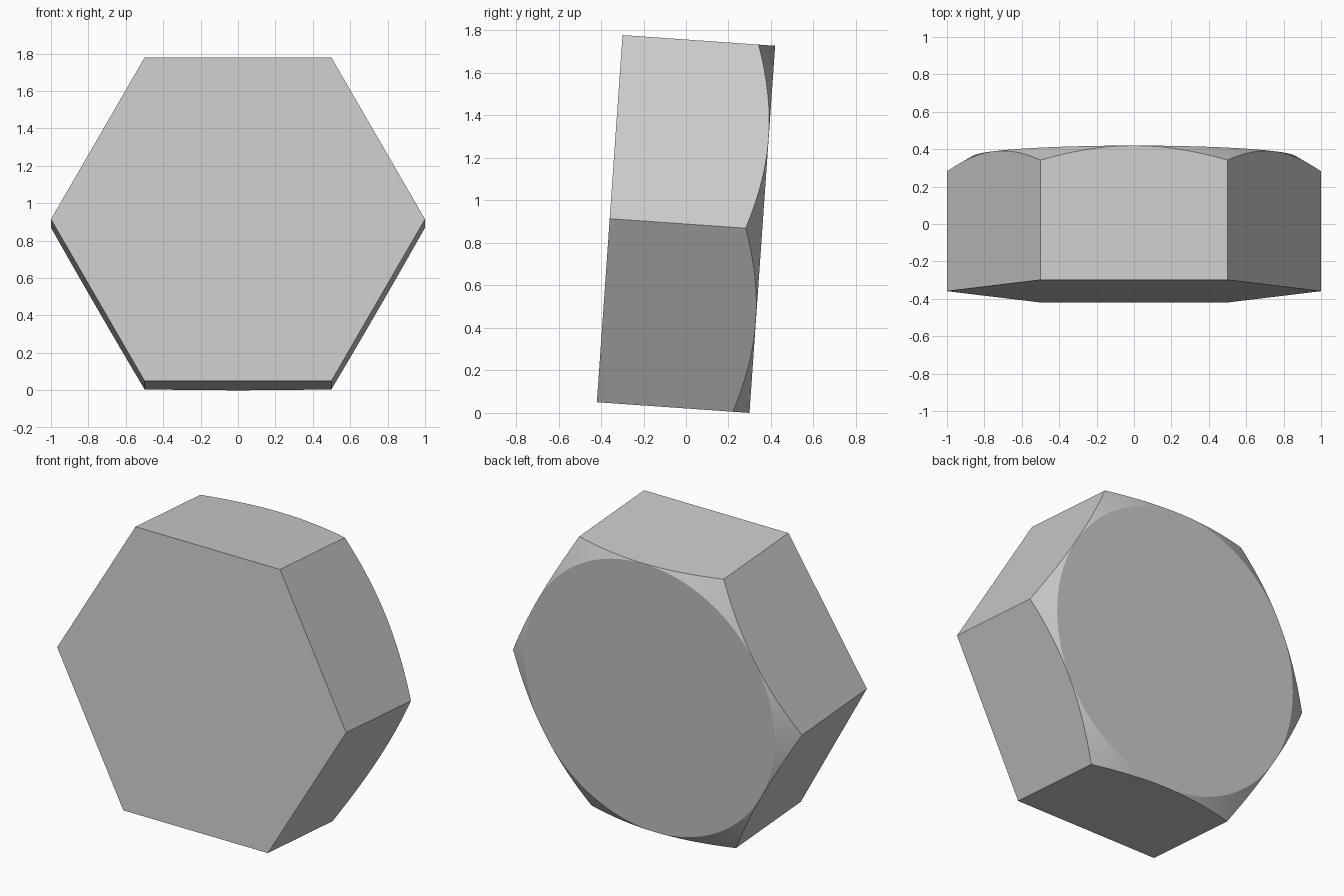
import bpy, bmesh
from math import cos, sin, tan, pi, radians

if "Cube" in bpy.data.objects:
    bpy.data.objects.remove(bpy.data.objects["Cube"])

SEG = 16                      # chamfer segments per hexagon side
N = 6 * SEG
LENGTH, FLAT_R, CIRCLE_R = 0.72, cos(pi / 6), 0.865
TILT = radians(4)


def polar(r, a, z):
    return (r * cos(a), r * sin(a), z)


bm = bmesh.new()

# Flat hexagonal front face
front = [bm.verts.new(polar(1, i * pi / 3, 0)) for i in range(6)]
bm.faces.new(front[::-1])

# Conical 30 degree chamfer meeting the hexagon sides in curved edges
rim, circle = [], []
for i in range(N):
    a = 2 * pi * i / N
    r = FLAT_R / cos(a % (pi / 3) - pi / 6)
    r = min(r, 1)
    rim.append(bm.verts.new(polar(r, a, LENGTH - (r - CIRCLE_R) * tan(pi / 6))))
    circle.append(bm.verts.new(polar(CIRCLE_R, a, LENGTH)))
for i in range(N):
    j = (i + 1) % N
    bm.faces.new((rim[i], rim[j], circle[j], circle[i])).smooth = True

# Round back face
bm.faces.new(circle)

# Six flat sides
for k in range(6):
    edge = [rim[(k * SEG + s) % N] for s in range(SEG + 1)]
    bm.faces.new([front[k], front[(k + 1) % 6]] + edge[::-1])

bmesh.ops.recalc_face_normals(bm, faces=bm.faces)
mesh = bpy.data.meshes.new("hex_bolt_head")
bm.to_mesh(mesh)
bm.free()
head = bpy.data.objects.new("hex_bolt_head", mesh)
bpy.context.collection.objects.link(head)

# Lean slightly backward and stand on the ground
head.rotation_euler.x = -pi / 2 - TILT
head.location = (0, -LENGTH / 2 * cos(TILT),
                 FLAT_R * cos(TILT) + LENGTH * sin(TILT))

bpy.context.view_layer.objects.active = head
head.select_set(True)
bpy.ops.object.shade_smooth_by_angle(angle=radians(15))
